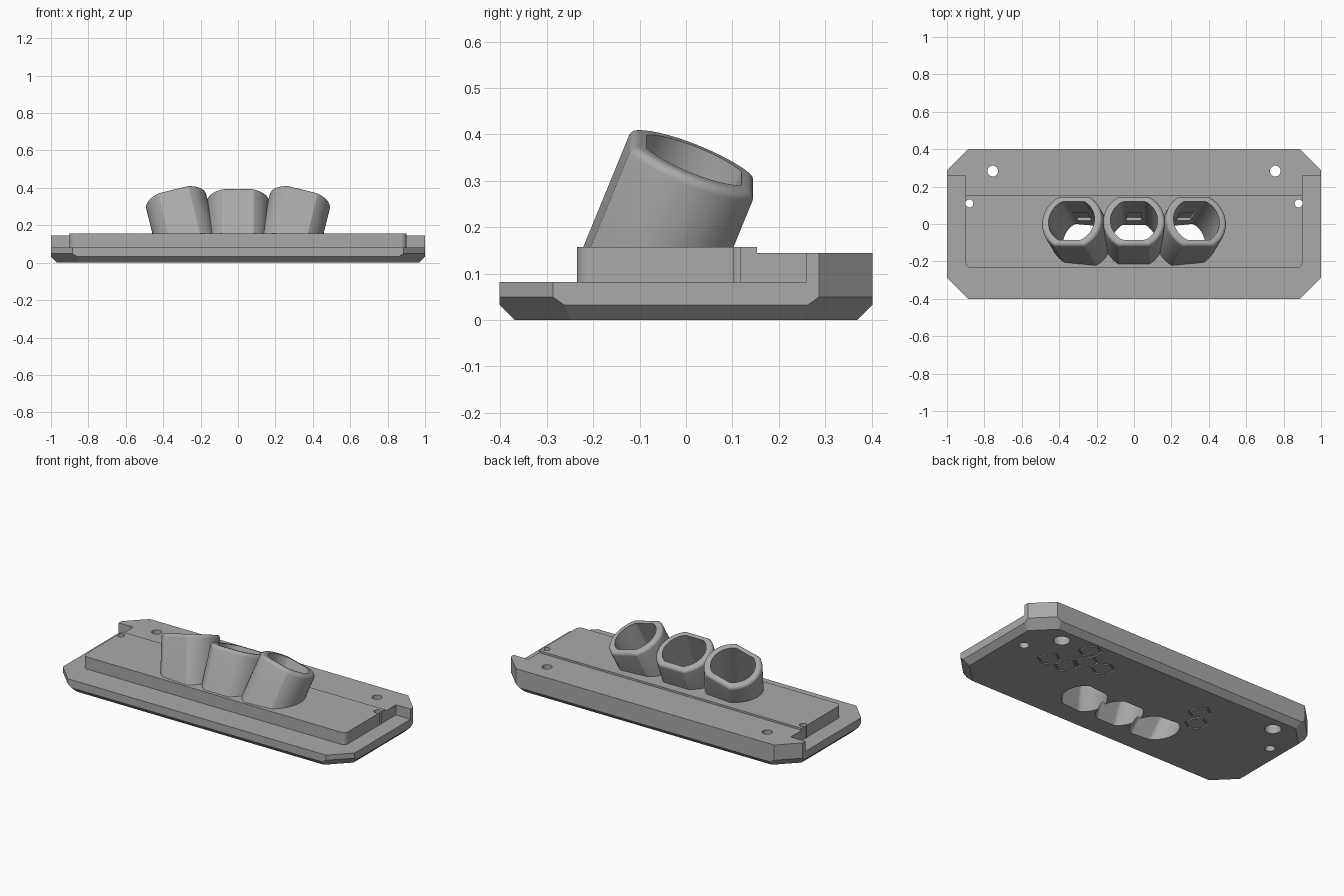
import bpy, bmesh
from math import sin, cos, pi
from mathutils import Vector, Matrix

if "Cube" in bpy.data.objects:
    bpy.data.objects.remove(bpy.data.objects["Cube"])

grey = bpy.data.materials.new("plain grey")
grey.use_nodes = True
grey.diffuse_color = (0.4, 0.4, 0.4, 1)
grey.node_tree.nodes["Principled BSDF"].inputs["Base Color"].default_value = (0.4, 0.4, 0.4, 1)


def make_object(name, bm):
    bmesh.ops.recalc_face_normals(bm, faces=bm.faces)
    mesh = bpy.data.meshes.new(name)
    bm.to_mesh(mesh)
    bm.free()
    mesh.materials.append(grey)
    obj = bpy.data.objects.new(name, mesh)
    bpy.context.collection.objects.link(obj)
    return obj


def loft(bm, rings):
    """Closed solid through a stack of point rings."""
    loops = [[bm.verts.new(p) for p in ring] for ring in rings]
    for low, high in zip(loops, loops[1:]):
        n = len(low)
        for i in range(n):
            j = (i + 1) % n
            bm.faces.new((low[i], low[j], high[j], high[i]))
    bm.faces.new(loops[0][::-1])
    bm.faces.new(loops[-1])


def prism(bm, outline, z0, z1):
    loft(bm, [[Vector((x, y, z)) for x, y in outline] for z in (z0, z1)])


def circle(x, y, r, n=32, turn=0):
    return [(x + r * cos(turn + 2 * pi * i / n), y + r * sin(turn + 2 * pi * i / n))
            for i in range(n)]


def boolean(target, tool, operation):
    mod = target.modifiers.new(tool.name, "BOOLEAN")
    mod.operation, mod.solver, mod.object = operation, "EXACT", tool
    graph = bpy.context.evaluated_depsgraph_get()
    result = bpy.data.meshes.new_from_object(target.evaluated_get(graph))
    target.modifiers.clear()
    target.data = result
    bpy.data.objects.remove(tool)


# Plate: a block with cut corners and bevelled underside
LONG, DEEP, TOP, STEP = 1.0, 0.402, 0.157, 0.082
bm = bmesh.new()
prism(bm, [(-LONG, -DEEP), (LONG, -DEEP), (LONG, DEEP), (-LONG, DEEP)], 0, TOP)
planes = []
for s in (-1, 1):
    planes += [((s * LONG, 0, 0.033), (s, 0, -1)), ((0, s * DEEP, 0.033), (0, s, -1))]
    for t in (-1, 1):
        corner = (s * LONG, t * 0.287, 0.05)
        slope = Vector((s, t, 0)).normalized() - Vector((0, 0, 1))
        planes += [(corner, (s, t, 0)), (corner, slope)]
for point, normal in planes:
    cut = bmesh.ops.bisect_plane(bm, geom=bm.verts[:] + bm.edges[:] + bm.faces[:],
                                 plane_co=point, plane_no=Vector(normal), clear_outer=True)
    edges = [e for e in cut["geom_cut"] if isinstance(e, bmesh.types.BMEdge)]
    bmesh.ops.edgeloop_fill(bm, edges=edges)
plate = make_object("mount_plate", bm)

# Ledge running round the front and both ends of the raised platform
SIDE, FRONT, END, R = 0.9, -0.235, 0.26, 0.03
arc = [(SIDE - R + R * cos(a), FRONT + R - R * sin(a)) for a in [i * pi / 16 for i in range(9)]]
outline = [(-1.2, -0.6), (1.2, -0.6), (1.2, END), (SIDE, END)] + arc
outline += [(-x, y) for x, y in reversed(arc)] + [(-SIDE, END), (-1.2, END)]
bm = bmesh.new()
prism(bm, outline, STEP, 0.3)
boolean(plate, make_object("ledge_cutter", bm), "DIFFERENCE")

# Shallow step along the back
bm = bmesh.new()
prism(bm, [(-1.2, 0.153), (1.2, 0.153), (1.2, 0.6), (-1.2, 0.6)], 0.145, 0.3)
boolean(plate, make_object("back_step_cutter", bm), "DIFFERENCE")

# Tubes: round sections with flats, tilted back and fanned outwards
RIM = 0.345


def tube_frame(side):
    axis = Vector((side * 0.245, 0.41, 1)).normalized()
    across = Vector((0, 1, 0)).cross(axis).normalized()
    back = axis.cross(across)
    frame = Matrix((across, back, axis)).transposed().to_4x4()
    return Matrix.Translation((side * 0.25, -0.124, 0)) @ frame, 1 / axis.z


def section(frame, r, flat, z):
    return [frame @ Vector((x, max(-flat, min(flat, y)), z)) for x, y in circle(0, 0, r, 96)]


for side in (-1, 0, 1):
    frame, stretch = tube_frame(side)
    rim, root, fillet = RIM * stretch, 0.08 * stretch, 0.02
    rings = [section(frame, 0.165, 0.143, root)]
    for i in range(7):
        a = i * pi / 12
        inset = fillet * (1 - cos(a))
        rings.append(section(frame, 0.165 - inset, 0.143 - inset, rim - fillet + fillet * sin(a)))
    bm = bmesh.new()
    loft(bm, rings)
    boolean(plate, make_object("tube", bm), "UNION")

# Bores through tubes and plate, each with a small pocket in its back wall
for side in (-1, 0, 1):
    frame, stretch = tube_frame(side)
    bm = bmesh.new()
    loft(bm, [section(frame, 0.126, 0.11, z) for z in (-0.15, 0.5)])
    boolean(plate, make_object("bore_cutter", bm), "DIFFERENCE")
    bm = bmesh.new()
    prism(bm, [(-0.04, 0.05), (0.04, 0.05), (0.04, 0.128), (-0.04, 0.128)],
          0.1 * stretch, 0.2 * stretch)
    bm.transform(frame)
    boolean(plate, make_object("pocket_cutter", bm), "DIFFERENCE")

# Screw holes, wider from below
for x, y, r, wide in ((0.755, 0.283, 0.029, 0.046), (0.88, 0.11, 0.021, 0.028)):
    for s in (-1, 1):
        for radius, top in ((r, 0.3), (wide, 0.06)):
            bm = bmesh.new()
            prism(bm, circle(s * x, y, radius), -0.1, top)
            boolean(plate, make_object("screw_cutter", bm), "DIFFERENCE")

# Engraved hexagon outlines underneath
cells = [(0.56, 0.294), (0.5, 0.19), (0.38, 0.19), (0.56, 0.086), (0.68, 0.086),
         (-0.335, 0.165), (-0.395, 0.061)]
for x, y in cells:
    bm = bmesh.new()
    rings = [[bm.verts.new((px, py, z)) for px, py in circle(x, y, r, 6, pi / 6)]
             for r, z in ((0.066, -0.02), (0.066, 0.01), (0.056, 0.01), (0.056, -0.02))]
    for k in range(4):
        a, b = rings[k], rings[(k + 1) % 4]
        for i in range(6):
            j = (i + 1) % 6
            bm.faces.new((a[i], a[j], b[j], b[i]))
    boolean(plate, make_object("hexagon_cutter", bm), "DIFFERENCE")

bpy.ops.object.select_all(action="DESELECT")
plate.select_set(True)
bpy.context.view_layer.objects.active = plate
bpy.ops.object.shade_smooth_by_angle(angle=pi / 6)
